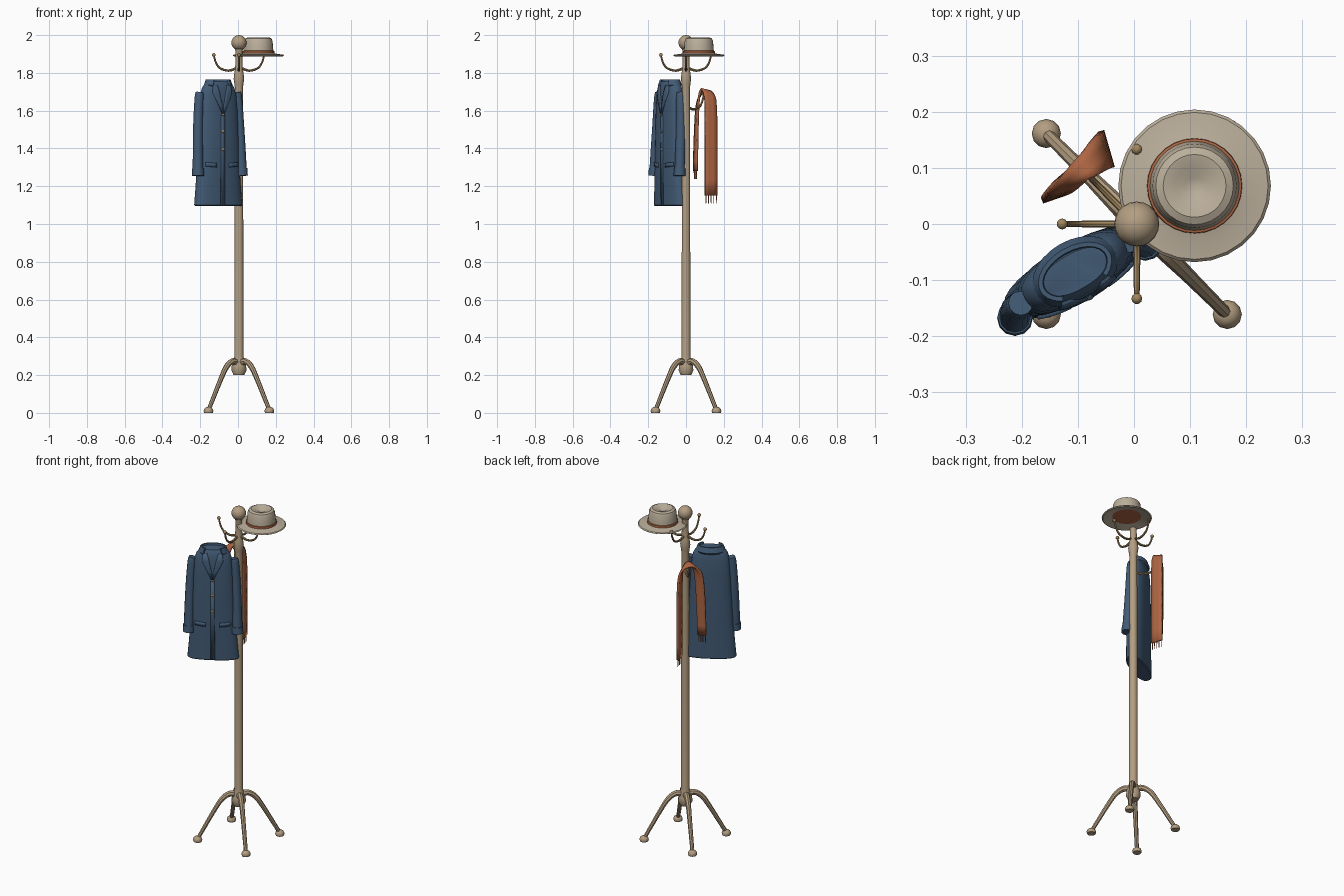
import bpy, bmesh, math
from mathutils import Vector, Matrix

if "Cube" in bpy.data.objects:
    bpy.data.objects.remove(bpy.data.objects["Cube"])

PX = 0.005  # pole axis x


def material(name, col):
    m = bpy.data.materials.new(name)
    m.diffuse_color = (*col, 1)
    m.use_nodes = True
    m.node_tree.nodes["Principled BSDF"].inputs["Base Color"].default_value = m.diffuse_color
    return m


WOOD = material("wood", (0.45, 0.34, 0.22))
BRASS = material("hook_metal", (0.36, 0.24, 0.11))
FELT = material("felt", (0.50, 0.43, 0.33))
BLUE = material("coat_wool", (0.055, 0.105, 0.18))
RUST = material("scarf_wool", (0.42, 0.13, 0.055))


def finish(name, bm, mat, matrix=None, angle=35):
    bmesh.ops.remove_doubles(bm, verts=bm.verts, dist=1e-5)
    bmesh.ops.recalc_face_normals(bm, faces=bm.faces)
    if matrix:
        bm.transform(matrix)
    me = bpy.data.meshes.new(name)
    bm.to_mesh(me)
    bm.free()
    me.polygons.foreach_set("use_smooth", [True] * len(me.polygons))
    me.set_sharp_from_angle(angle=math.radians(angle))
    me.materials.append(mat)
    ob = bpy.data.objects.new(name, me)
    bpy.context.collection.objects.link(ob)
    return ob


def loft(name, rings, mat, matrix=None, closed=True, caps=True, angle=35):
    bm = bmesh.new()
    vs = [[bm.verts.new(p) for p in r] for r in rings]
    n = len(rings[0])
    for a, b in zip(vs, vs[1:]):
        for i in range(n if closed else n - 1):
            j = (i + 1) % n
            bm.faces.new((a[i], a[j], b[j], b[i]))
    if caps:
        bm.faces.new(vs[0])
        bm.faces.new(vs[-1])
    return finish(name, bm, mat, matrix, angle)


def lathe(name, prof, mat, x, y, sides):
    rings = [[(x + max(r, 1e-7) * math.cos(t), y + max(r, 1e-7) * math.sin(t), z)
              for t in (2 * math.pi * i / sides for i in range(sides))] for r, z in prof]
    return loft(name, rings, mat, caps=prof[0][0] > 0)


def spline(pts, steps=4):
    p = [Vector(q) for q in pts]
    p = [2 * p[0] - p[1]] + p + [2 * p[-1] - p[-2]]
    out = []
    for a, b, c, d in zip(p, p[1:], p[2:], p[3:]):
        for k in range(steps):
            t = k / steps
            out.append(0.5 * (2 * b + (c - a) * t + (2 * a - 5 * b + 4 * c - d) * t * t
                              + (3 * b - a - 3 * c + d) * t ** 3))
    return out + [p[-2]]


def tube(name, path, r0, r1, mat, matrix=None, sides=8, side=Vector((0, 1, 0))):
    path = [Vector(p) for p in path]
    rings = []
    for i, p in enumerate(path):
        tan = (path[min(i + 1, len(path) - 1)] - path[max(i - 1, 0)]).normalized()
        u = tan.cross(side).normalized()
        v = u.cross(tan)
        r = r0 + (r1 - r0) * i / (len(path) - 1)
        rings.append([p + r * (math.cos(t) * u + math.sin(t) * v)
                      for t in (2 * math.pi * k / sides for k in range(sides))])
    return loft(name, rings, mat, matrix)


def ball(name, loc, r, mat, seg=12, matrix=None, scale=(1, 1, 1)):
    bm = bmesh.new()
    bmesh.ops.create_uvsphere(bm, u_segments=seg, v_segments=seg // 2 + 2, radius=r,
                              matrix=Matrix.Translation(loc) @ Matrix.Diagonal((*scale, 1)))
    return finish(name, bm, mat, matrix)


def around(deg):
    return Matrix.Translation((PX, 0, 0)) @ Matrix.Rotation(math.radians(deg), 4, 'Z')


# Stand: turned pole, finial, four arched legs with feet
lathe("pole", [(0, 0.2), (0.028, 0.2), (0.04, 0.225), (0.038, 0.25), (0.027, 0.285), (0.024, 0.3),
               (0.022, 1.5), (0.021, 1.72), (0.024, 1.74), (0.028, 1.77), (0.024, 1.8), (0.02, 1.82),
               (0.018, 1.91), (0.022, 1.93), (0, 1.935)], WOOD, PX, 0, 14)
ball("finial", (PX, 0, 1.96), 0.04, WOOD, 20)
for k in range(4):
    m = around(45 + 90 * k)
    tube(f"leg_{k}", spline([(0.015, 0, 0.265), (0.05, 0, 0.272), (0.092, 0, 0.245),
                             (0.135, 0, 0.18), (0.222, 0, 0.025)]), 0.019, 0.011, WOOD, m)
    lathe(f"foot_{k}", [(0, 0), (0.023, 0), (0.026, 0.01), (0.022, 0.022), (0.012, 0.03), (0, 0.032)],
          WOOD, PX + 0.228 * math.cos(math.radians(45 + 90 * k)), 0.228 * math.sin(math.radians(45 + 90 * k)), 12)

# Hooks: upper ring of four, two lower ones for coat and scarf
for k, (deg, z) in enumerate([(0, 0), (90, 0), (180, 0), (270, 0), (135, -0.205), (225, -0.205)]):
    m = around(deg)
    tube(f"hook_{k}", spline([(0.012, 0, 1.825 + z), (0.055, 0, 1.812 + z), (0.1, 0, 1.825 + z),
                              (0.122, 0, 1.855 + z), (0.133, 0, 1.893 + z)]), 0.007, 0.0045, BRASS, m)
    ball(f"hook_tip_{k}", (0.133, 0, 1.895 + z), 0.01, BRASS, 10, m)

# Hat resting on the upper hooks
HX, HY = 0.108, 0.068
lathe("hat", [(0, 1.965), (0.055, 1.96), (0.07, 1.902), (0.13, 1.888), (0.136, 1.892), (0.131, 1.897),
              (0.1, 1.9), (0.081, 1.905), (0.078, 1.93), (0.075, 1.968), (0.069, 1.982), (0.056, 1.988),
              (0.035, 1.984), (0.015, 1.974), (0, 1.972)], FELT, HX, HY, 28)
lathe("hat_band", [(0.078, 1.9), (0.085, 1.9), (0.084, 1.916), (0.077, 1.918)], RUST, HX, HY, 28)

# Coat, modelled in its own frame and turned 30 degrees
COAT = Matrix.Translation((-0.105, -0.085, 0)) @ Matrix.Rotation(math.radians(30), 4, 'Z')
BODY = [(1.095, 0.136, 0.042), (1.1, 0.142, 0.047), (1.2, 0.133, 0.048), (1.3, 0.126, 0.049),
        (1.45, 0.119, 0.05), (1.6, 0.112, 0.05), (1.68, 0.105, 0.048), (1.72, 0.094, 0.044),
        (1.745, 0.077, 0.038), (1.755, 0.06, 0.032)]
POW = 2.4


def coat_size(z):
    for a, b in zip(BODY, BODY[1:]):
        if z <= b[0]:
            t = (z - a[0]) / (b[0] - a[0])
            return a[1] + (b[1] - a[1]) * t, a[2] + (b[2] - a[2]) * t
    return BODY[-1][1:]


def front(x, z):
    w, d = coat_size(z)
    return Vector((x, -d * max(0, 1 - abs(x / w) ** POW) ** (1 / POW), z))


def sgn(c):
    return math.copysign(abs(c) ** (2 / POW), c)


loft("coat_body", [[(w * sgn(math.cos(t)), d * sgn(math.sin(t)), z)
                    for t in (2 * math.pi * i / 28 for i in range(28))] for z, w, d in BODY], BLUE, COAT)


def patch(name, left, right, thick, cols=4):
    rows = [[front(a[0] + (b[0] - a[0]) * i / cols, a[1] + (b[1] - a[1]) * i / cols)
             for i in range(cols + 1)] for a, b in zip(left, right)]
    ob = loft(name, rows, BLUE, COAT, closed=False, caps=False)
    mod = ob.modifiers.new("thickness", 'SOLIDIFY')
    mod.thickness, mod.offset = thick, 0


for s, side in ((-1, "left"), (1, "right")):
    # Sleeves and cuffs
    tube(f"sleeve_{side}", spline([(s * 0.112, 0, 1.695), (s * 0.118, -0.002, 1.66), (s * 0.127, -0.006, 1.5),
                                   (s * 0.134, -0.018, 1.26)]), 0.022, 0.028, BLUE, COAT, 12)
    tube(f"cuff_{side}", [(s * 0.133, -0.016, 1.295), (s * 0.134, -0.018, 1.255)], 0.031, 0.032, BLUE, COAT, 12)
    # Lapels and pocket flaps
    patch(f"lapel_{side}", [(0, 1.58), (s * 0.005, 1.63), (s * 0.018, 1.69), (s * 0.03, 1.735)],
          [(s * 0.004, 1.58), (s * 0.034, 1.645), (s * 0.058, 1.695), (s * 0.052, 1.735)], 0.012)
    patch(f"pocket_flap_{side}", [(s * 0.038, 1.3), (s * 0.038, 1.322)],
          [(s * 0.098, 1.305), (s * 0.098, 1.327)], 0.012)
patch("front_placket", [(0.012, 1.1), (0.012, 1.35), (0.012, 1.58)],
      [(-0.012, 1.1), (-0.012, 1.35), (-0.012, 1.58)], 0.004, 2)

# Collar: open band round the neck
loft("collar", [[((0.06 + o) * math.cos(t), (0.034 + o) * math.sin(t), z)
                 for o, z in [(0, 1.745), (0.003, 1.765), (0.011, 1.765), (0.022, 1.735), (0.016, 1.725)]]
                for t in (math.radians(-50 + 280 * i / 20) for i in range(21))], BLUE, COAT)
for k, z in enumerate((1.58, 1.49, 1.395)):
    ball(f"button_{k}", front(0, z) + Vector((0, -0.003, 0)), 0.008, BRASS, 10, COAT, (1, 0.6, 1))

# Scarf draped over the lower hook, pinched at the top
outer = spline([(-0.164, 0.042, 1.28), (-0.162, 0.046, 1.45), (-0.155, 0.056, 1.62), (-0.14, 0.075, 1.68),
                (-0.112, 0.105, 1.705), (-0.078, 0.145, 1.69), (-0.062, 0.162, 1.62), (-0.059, 0.165, 1.4),
                (-0.059, 0.166, 1.15)], 3)
inner = spline([(-0.118, 0.058, 1.28), (-0.114, 0.06, 1.45), (-0.106, 0.065, 1.62), (-0.095, 0.072, 1.69),
                (-0.075, 0.083, 1.715), (-0.053, 0.094, 1.69), (-0.042, 0.1, 1.62), (-0.04, 0.1, 1.4),
                (-0.04, 0.1, 1.15)], 3)
scarf = loft("scarf", [[a.lerp(b, i / 3) for i in range(4)] for a, b in zip(outer, inner)],
             RUST, closed=False, caps=False)
mod = scarf.modifiers.new("thickness", 'SOLIDIFY')
mod.thickness, mod.offset = 0.012, 0
for e in (0, -1):
    for i in range(5):
        p = outer[e].lerp(inner[e], 0.08 + 0.21 * i)
        tube(f"fringe_{'short' if e == 0 else 'long'}_{i}", [p, p - Vector((0, 0, 0.042))],
             0.0025, 0.002, RUST, sides=5)
